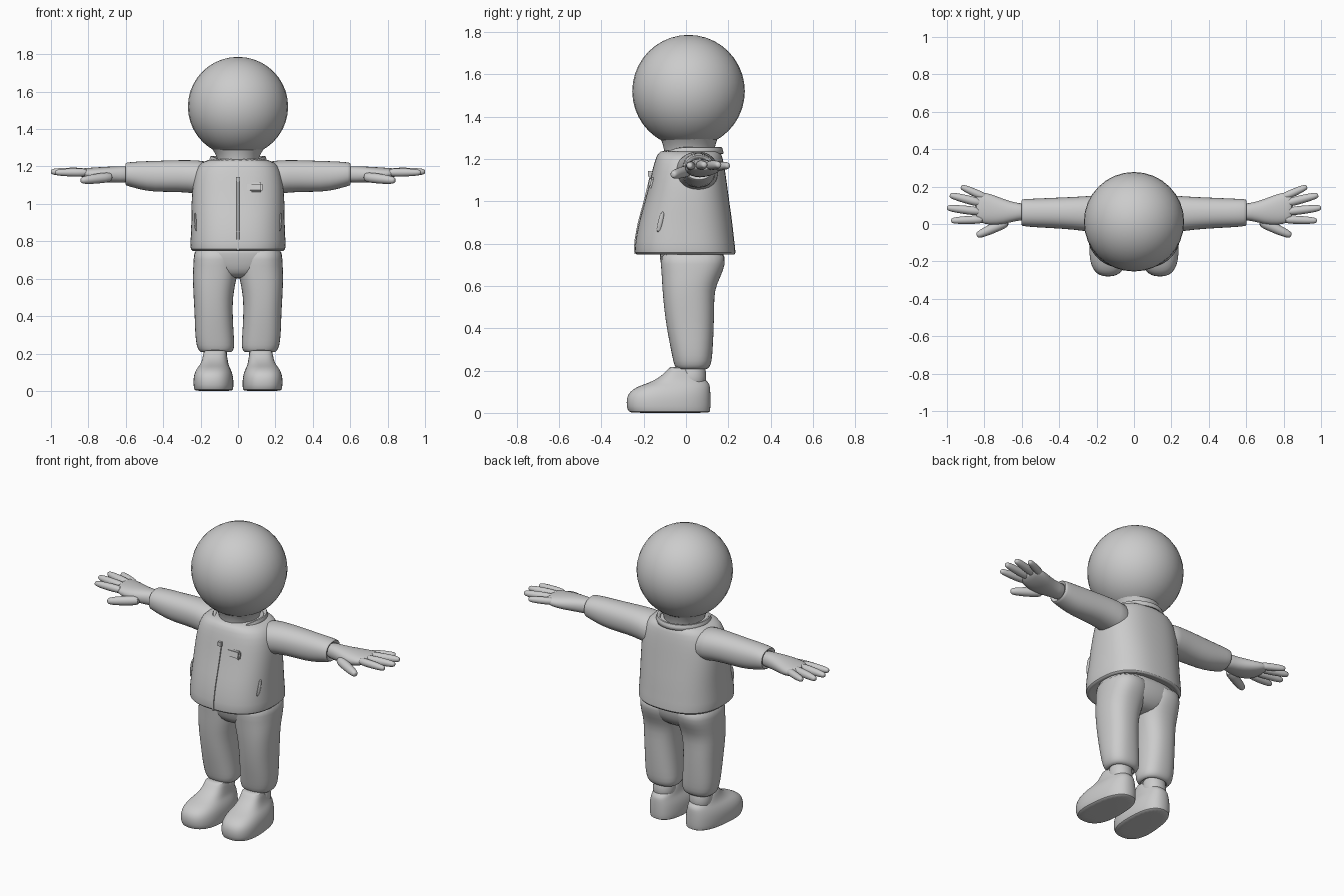
import bpy, bmesh, math
from mathutils import Vector, Matrix

grey = bpy.data.materials.new("plain_grey")
grey.diffuse_color = (0.6, 0.6, 0.6, 1)


def finish(name, bm, subsurf=0, mirror=False, angle=50):
    bmesh.ops.recalc_face_normals(bm, faces=bm.faces)
    me = bpy.data.meshes.new(name)
    bm.to_mesh(me)
    bm.free()
    ob = bpy.data.objects.new(name, me)
    bpy.context.collection.objects.link(ob)
    me.materials.append(grey)
    if subsurf:
        m = ob.modifiers.new("smooth", 'SUBSURF')
        m.levels = m.render_levels = subsurf
    if mirror:
        ob.modifiers.new("mirror", 'MIRROR').use_mirror_merge = False
    bpy.ops.object.select_all(action='DESELECT')
    ob.select_set(True)
    bpy.context.view_layer.objects.active = ob
    bpy.ops.object.shade_smooth_by_angle(angle=math.radians(angle))
    return ob


def power(v, e):
    return math.copysign(abs(v) ** (2 / e), v)


def loft(bm, rings, axis='Z', e=2.4, n=24, matrix=None):
    """Rings are (position, low u, high u, low v, high v)."""
    loops = []
    for p, u0, u1, v0, v1 in rings:
        loop = []
        for i in range(n):
            a = math.tau * i / n
            u = (u0 + u1) / 2 + (u1 - u0) / 2 * power(math.cos(a), e)
            v = (v0 + v1) / 2 + (v1 - v0) / 2 * power(math.sin(a), e)
            co = Vector((u, v, p) if axis == 'Z' else (p, u, v))
            loop.append(bm.verts.new(matrix @ co if matrix else co))
        loops.append(loop)
    for a, b in zip(loops, loops[1:]):
        for i in range(n):
            bm.faces.new((a[i], a[(i + 1) % n], b[(i + 1) % n], b[i]))
    bm.faces.new(loops[0])
    bm.faces.new(loops[-1])


def part(name, rings, axis='Z', e=2.4, mirror=False, n=24):
    bm = bmesh.new()
    loft(bm, rings, axis, e, n)
    return finish(name, bm, 1, mirror)


# Head and neck
bm = bmesh.new()
bmesh.ops.create_uvsphere(bm, u_segments=32, v_segments=20, radius=1,
                          matrix=Matrix.Translation((0, 0.012, 1.52)) @ Matrix.Diagonal((0.268, 0.266, 0.266, 1)))
finish("head", bm)
part("neck", [(1.12, -.11, .11, -.10, .13), (1.22, -.105, .105, -.10, .13),
              (1.27, -.12, .12, -.11, .14), (1.32, -.16, .16, -.13, .16),
              (1.36, -.19, .19, -.16, .18)], e=2)

# Jacket body, with a turned-in hem
part("jacket", [(.775, -.20, .20, -.18, .18), (.745, -.235, .235, -.225, .225),
                (.75, -.257, .257, -.245, .238), (.80, -.255, .255, -.243, .23),
                (.90, -.25, .25, -.225, .22), (1.0, -.25, .25, -.195, .205),
                (1.1, -.245, .245, -.17, .192), (1.18, -.23, .23, -.152, .18),
                (1.225, -.20, .20, -.135, .168), (1.245, -.13, .13, -.115, .155)], e=2.5, n=32)

# Sleeves
part("sleeve", [(.12, -.06, .16, 1.03, 1.225), (.22, -.045, .152, 1.055, 1.235),
                (.32, -.03, .145, 1.065, 1.235), (.45, -.022, .14, 1.062, 1.23),
                (.53, -.018, .136, 1.078, 1.228), (.595, -.012, .134, 1.097, 1.222),
                (.602, -.008, .13, 1.10, 1.218), (.598, .015, .11, 1.115, 1.205),
                (.57, .02, .10, 1.12, 1.20)], 'X', 2.2, True)


# Hands: palm, four fingers and a thumb
bm = bmesh.new()
loft(bm, [(.56, .02, .11, 1.115, 1.205), (.63, .018, .112, 1.112, 1.202),
          (.70, -.005, .135, 1.112, 1.20), (.77, -.008, .165, 1.118, 1.195),
          (.82, .005, .172, 1.135, 1.192), (.85, .02, .165, 1.15, 1.187)], 'X', 2.3, 16)


def finger(start, end, r):
    a, b = Vector(start), Vector(end)
    d = b - a
    m = Matrix.Translation(a) @ d.to_track_quat('Z', 'Y').to_matrix().to_4x4()
    rings = [(d.length * t, -r * s, r * s, -r * s, r * s)
             for t, s in ((0, 1), (.3, 1.08), (.6, 1.02), (.88, .85), (.98, .6), (1, .3))]
    loft(bm, rings, 'Z', 2, 10, m)


finger((.79, .14, 1.165), (.925, .20, 1.168), .021)
finger((.81, .11, 1.17), (.985, .155, 1.172), .023)
finger((.81, .065, 1.17), (1.0, .087, 1.172), .023)
finger((.80, .025, 1.168), (.978, .018, 1.168), .022)
finger((.67, .015, 1.145), (.84, -.062, 1.125), .027)
finish("hand", bm, 1, True)

# Trousers: seat and legs
part("trouser_seat", [(.60, -.08, .08, -.06, .10), (.63, -.16, .16, -.10, .145),
                      (.68, -.215, .215, -.115, .175), (.73, -.235, .235, -.125, .18),
                      (.80, -.235, .235, -.13, .18)], e=2.6)
part("trouser_leg", [(.78, -.003, .236, -.125, .19), (.70, -.003, .238, -.12, .188),
                     (.64, .0, .242, -.115, .162), (.58, .012, .242, -.112, .135),
                     (.50, .028, .238, -.105, .134), (.40, .028, .232, -.092, .132),
                     (.30, .022, .23, -.072, .127), (.24, .018, .222, -.06, .122),
                     (.215, .025, .21, -.052, .112), (.20, .045, .19, -.035, .09),
                     (.23, .06, .175, -.02, .08)], e=2.4, mirror=True)
part("ankle", [(.10, .06, .185, -.045, .095), (.17, .055, .19, -.04, .098),
               (.26, .06, .18, -.03, .09)], e=2.1, mirror=True)

# Shoes: sole, rounded upper and tongue; toes splay slightly outward
shoe = bmesh.new()
loft(shoe, [(.0, .03, .225, -.255, .108), (.003, .02, .238, -.272, .114),
            (.03, .016, .242, -.282, .117), (.07, .018, .242, -.282, .117),
            (.10, .025, .235, -.268, .116), (.125, .038, .222, -.23, .114),
            (.14, .046, .21, -.18, .11), (.165, .05, .20, -.13, .085),
            (.19, .055, .195, -.10, .045), (.215, .06, .188, -.08, .01),
            (.218, .075, .17, -.065, -.005)], 'Z', 2.5, 28)
for v in shoe.verts:
    # narrow the heel and shift the toe outward
    t = (v.co.y + .28) / .4
    v.co.x = .13 + (v.co.x - .13) * (1.03 - .18 * t) + .018 * (.5 - t)
finish("shoe", shoe, 1, True)

# Collar: flared strip open at the front, dipping to a V
bm = bmesh.new()
N, rows = 28, []
for i in range(N + 1):
    a = math.radians(-90 + 11 + (360 - 22) * i / N)
    front = max(0, -math.sin(a)) ** 3
    row = []
    for r, z in ((.118, 1.20), (.132, 1.255), (.15, 1.262), (.156, 1.225)):
        dip = front * (.055 if z > 1.21 else .07)
        row.append(bm.verts.new((r * math.cos(a), .02 + r * math.sin(a) * (1.02 + .05 * front), z - dip)))
    rows.append(row)
for a, b in zip(rows, rows[1:]):
    for j in range(3):
        bm.faces.new((a[j], b[j], b[j + 1], a[j + 1]))
collar = finish("collar", bm, 1)
sol = collar.modifiers.new("thickness", 'SOLIDIFY')
sol.thickness = .008


def jacket_front(z):
    """Front surface of the jacket at height z."""
    pts = [(.75, -.24), (.80, -.242), (.90, -.224), (1.0, -.196), (1.1, -.172), (1.18, -.153), (1.23, -.132)]
    for (z0, y0), (z1, y1) in zip(pts, pts[1:]):
        if z <= z1:
            return y0 + (y1 - y0) * (z - z0) / (z1 - z0)
    return pts[-1][1]


# Zip strip and its pull
bm = bmesh.new()
prev = None
for i in range(13):
    z = .75 + .39 * i / 12
    y = jacket_front(z)
    cur = [bm.verts.new((x, y + d, z)) for x, d in ((-.008, .01), (-.006, -.004), (.006, -.004), (.008, .01))]
    if prev:
        for j in range(3):
            bm.faces.new((prev[j], prev[j + 1], cur[j + 1], cur[j]))
    prev = cur
finish("zip", bm)
bm = bmesh.new()
bmesh.ops.create_cube(bm, size=1, matrix=Matrix.Translation((0, -.172, 1.13)) @ Matrix.Diagonal((.022, .016, .025, 1)))
finish("zip_pull", bm)

# Chest pocket flap on one side
bm = bmesh.new()
bmesh.ops.create_cube(bm, size=1, matrix=Matrix.Translation((.085, -.163, 1.088)) @
                      Matrix.Rotation(math.radians(-14), 4, 'X') @ Matrix.Diagonal((.09, .026, .05, 1)))
bmesh.ops.bevel(bm, geom=bm.edges[:], offset=.008, segments=2, affect='EDGES')
finish("chest_pocket", bm)

# Curved side pocket welts
bm = bmesh.new()
loft(bm, [(.85, .215, .23, -.145, -.12), (.90, .222, .238, -.135, -.108), (.955, .222, .236, -.12, -.098)], 'Z', 2, 8)
finish("side_pocket", bm, 1, True)
